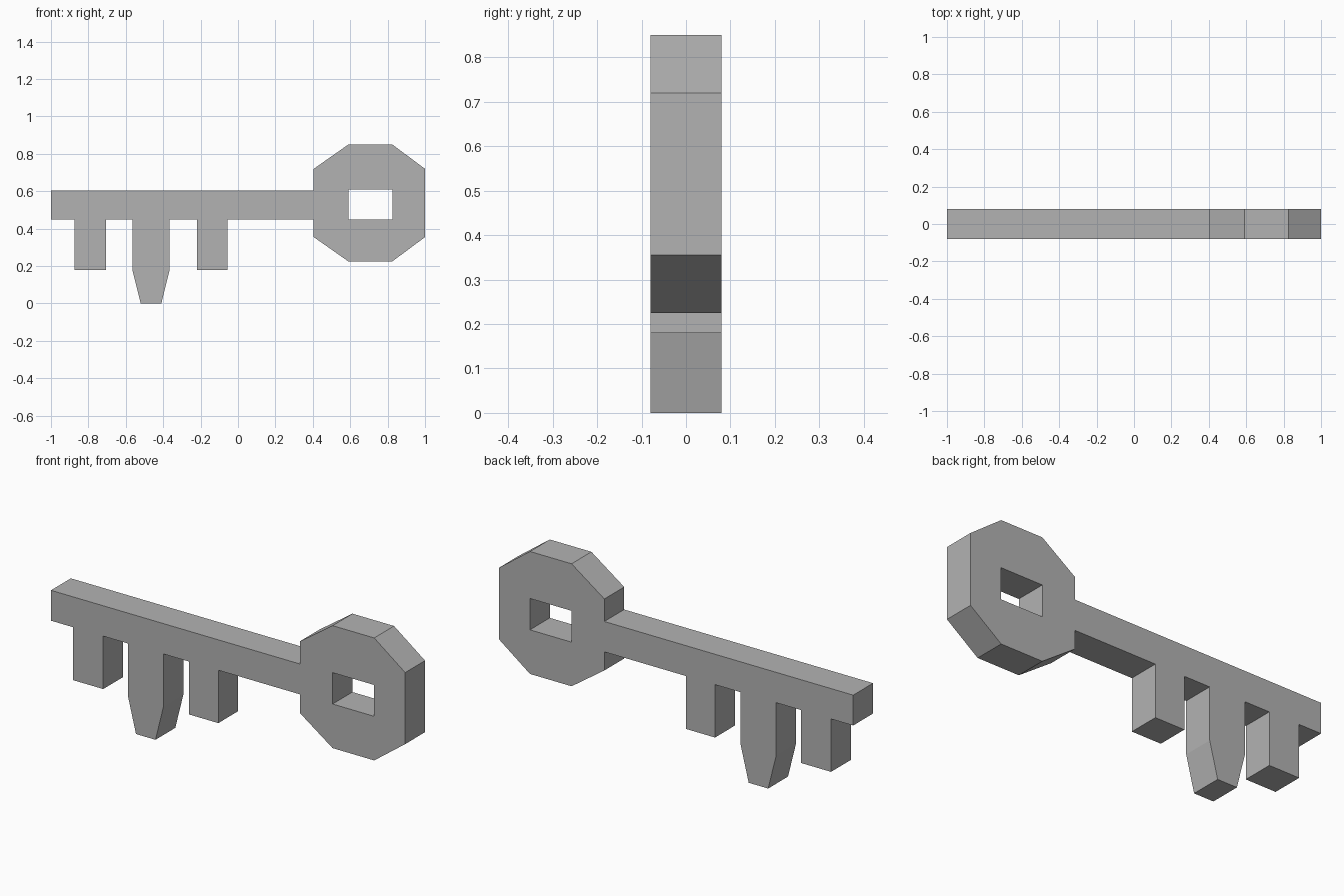
import bpy
import bmesh
from mathutils import Vector

cube = bpy.data.objects.get("Cube")
if cube:
    bpy.data.objects.remove(cube, do_unlink=True)

HALF = 0.08                 # half thickness of the key
TOP, BOTTOM = 0.605, 0.45   # shank edges
TOOTH = 0.18                # lower end of the square teeth

grey = bpy.data.materials.new("plain grey")
grey.use_nodes = True
colour = (0.45, 0.45, 0.45, 1)
grey.diffuse_color = colour
grey.node_tree.nodes["Principled BSDF"].inputs["Base Color"].default_value = colour


def tooth(left, right, tip=()):
    """Outline of one tooth hanging from the shank, with an optional tapered tip."""
    return [(left, BOTTOM), (left, TOOTH), *tip, (right, TOOTH), (right, BOTTOM)]


# Shank with three teeth, running into the eight-sided bow
outline = [(-1, TOP), (-1, BOTTOM)]
outline += tooth(-0.875, -0.705)
outline += tooth(-0.565, -0.365, [(-0.52, 0), (-0.41, 0)])
outline += tooth(-0.22, -0.055)
outline += [(0.405, BOTTOM), (0.405, 0.355), (0.59, 0.225), (0.825, 0.225),
            (1, 0.355), (1, 0.72), (0.825, 0.85), (0.59, 0.85),
            (0.405, 0.72), (0.405, TOP)]

# Rectangular hole in the bow
hole = [(0.59, BOTTOM), (0.825, BOTTOM), (0.825, 0.61), (0.59, 0.61)]

# Fill the flat profile and give it thickness
bm = bmesh.new()
for loop in (outline, hole):
    verts = [bm.verts.new((x, -HALF, z)) for x, z in loop]
    for a, b in zip(verts, verts[1:] + verts[:1]):
        bm.edges.new((a, b))
bmesh.ops.triangle_fill(bm, edges=bm.edges[:], use_beauty=True, normal=Vector((0, -1, 0)))
solid = bmesh.ops.extrude_face_region(bm, geom=bm.faces[:], use_keep_orig=True)
moved = [g for g in solid["geom"] if isinstance(g, bmesh.types.BMVert)]
bmesh.ops.translate(bm, verts=moved, vec=(0, 2 * HALF, 0))
bmesh.ops.recalc_face_normals(bm, faces=bm.faces[:])

mesh = bpy.data.meshes.new("key")
bm.to_mesh(mesh)
bm.free()
mesh.materials.append(grey)
key = bpy.data.objects.new("key", mesh)
bpy.context.collection.objects.link(key)
